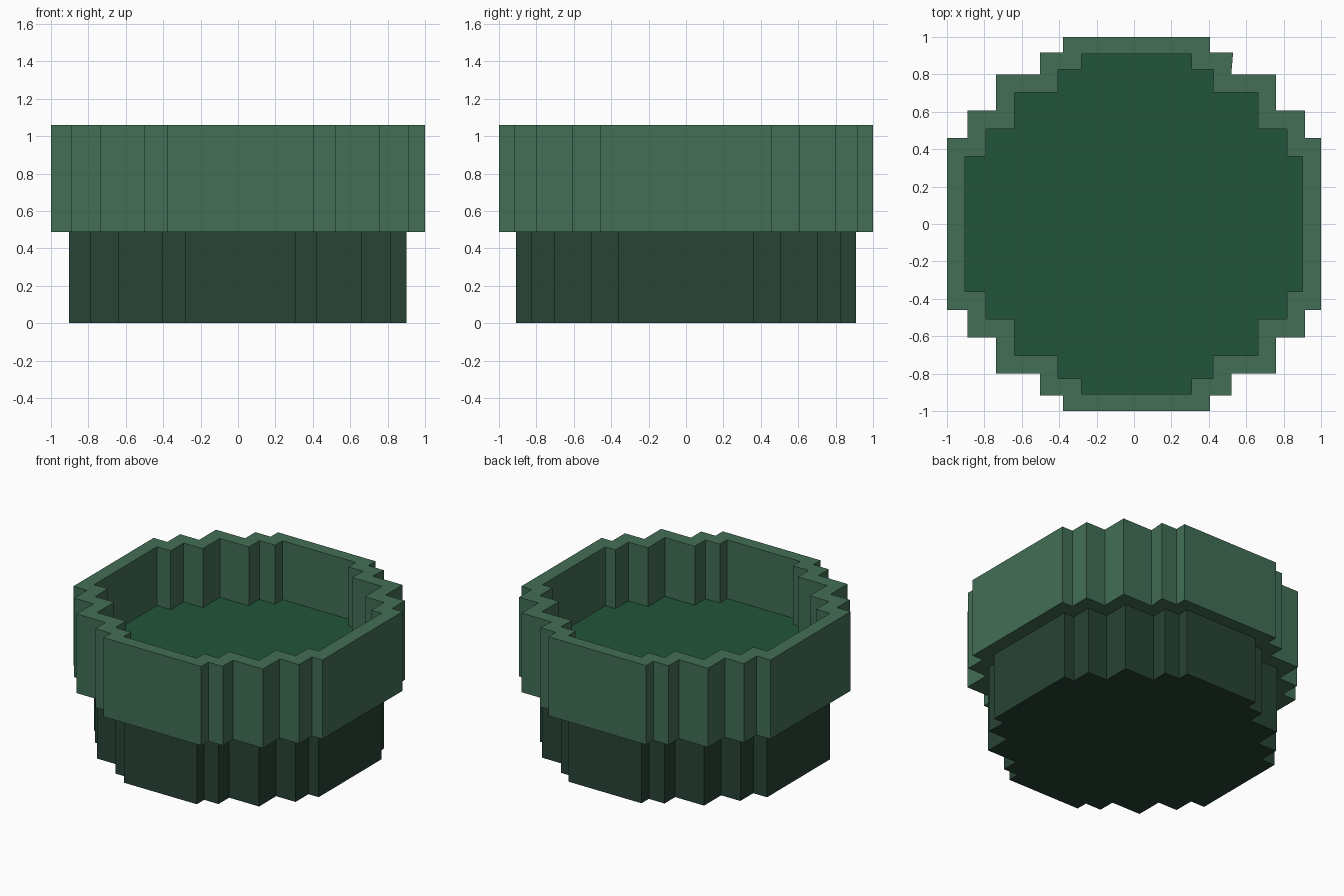
import bpy, bmesh

if "Cube" in bpy.data.objects:
    bpy.data.objects.remove(bpy.data.objects["Cube"])


def stepped_outline(right, left, heights, nudge):
    """Counter-clockwise staircase outline of a blocky circle."""
    def quarter(xs, sx, sy):
        pts = []
        for i, y in enumerate(heights):
            tip = nudge if (i == 3 and sx > 0 and sy > 0) else 0
            pts.append((sx * xs[i] + tip, sy * y))
            if i + 1 < len(xs):
                pts.append((sx * xs[i + 1], sy * y))
        return pts
    return (quarter(right, 1, 1) + quarter(left, -1, 1)[::-1]
            + quarter(left, -1, -1) + quarter(right, 1, -1)[::-1])


def make_part(name, bm, color):
    mesh = bpy.data.meshes.new(name)
    bm.to_mesh(mesh)
    bm.free()
    mat = bpy.data.materials.new(name + "_color")
    mat.diffuse_color = (*color, 1)
    mat.use_nodes = True
    mat.node_tree.nodes["Principled BSDF"].inputs["Base Color"].default_value = mat.diffuse_color
    mesh.materials.append(mat)
    obj = bpy.data.objects.new(name, mesh)
    bpy.context.collection.objects.link(obj)
    return obj


def ring(bm, outline, z):
    return [bm.verts.new((x, y, z)) for x, y in outline]


def bridge(bm, a, b):
    for i in range(len(a)):
        j = (i + 1) % len(a)
        bm.faces.new((a[i], a[j], b[j], b[i]))


outer = stepped_outline((1, .915, .76, .52, .405), (1, .89, .737, .503, .38),
                        (.46, .607, .80, .917, 1), .01)
inner = stepped_outline((.90, .818, .662, .422, .307), (.903, .792, .638, .406, .28),
                        (.36, .508, .704, .826, .91), .004)
BASE_TOP, SOIL, TOP = .486, .633, 1.06

# Rim: overhanging hollow band
bm = bmesh.new()
ol, ot = ring(bm, outer, BASE_TOP), ring(bm, outer, TOP)
il, it = ring(bm, inner, BASE_TOP), ring(bm, inner, TOP)
bridge(bm, ol, ot)
bridge(bm, ot, it)
bridge(bm, it, il)
bridge(bm, il, ol)
make_part("pot_rim", bm, (.055, .156, .092))

# Base: narrower lower body with a closed bottom
bm = bmesh.new()
low, high = ring(bm, inner, 0), ring(bm, inner, BASE_TOP)
bridge(bm, low, high)
bm.faces.new(low[::-1])
make_part("pot_base", bm, (.021, .056, .036))

# Inner floor, recessed below the rim
bm = bmesh.new()
bm.faces.new(ring(bm, inner, SOIL))
make_part("inner_floor", bm, (.015, .089, .042))
